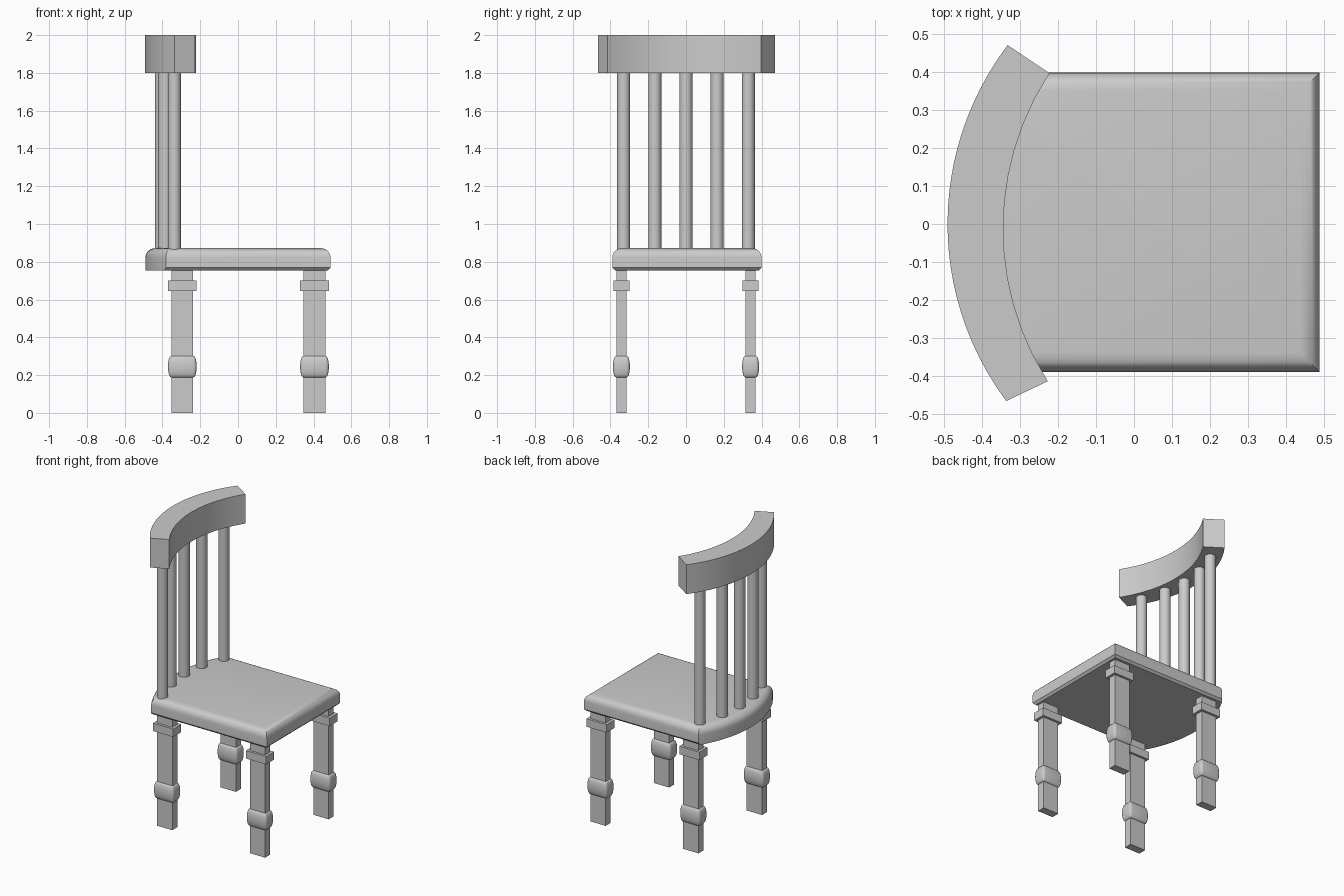
import bpy, bmesh
from math import sin, cos, pi, sqrt, radians
from mathutils import Matrix, Vector

old = bpy.data.objects.get("Cube")
if old:
    bpy.data.objects.remove(old, do_unlink=True)

grey = bpy.data.materials.new("plain grey")
grey.use_nodes = True
COLOUR = (0.6, 0.6, 0.6, 1)
grey.diffuse_color = COLOUR
grey.node_tree.nodes["Principled BSDF"].inputs["Base Color"].default_value = COLOUR


def finish(bm, name):
    bmesh.ops.recalc_face_normals(bm, faces=bm.faces)
    mesh = bpy.data.meshes.new(name)
    bm.to_mesh(mesh)
    bm.free()
    mesh.materials.append(grey)
    mesh.shade_smooth()
    mesh.set_sharp_from_angle(angle=radians(35))
    obj = bpy.data.objects.new(name, mesh)
    bpy.context.collection.objects.link(obj)
    return obj


def prism(outline, z0, z1):
    bm = bmesh.new()
    base = bm.faces.new([bm.verts.new((x, y, z0)) for x, y in outline])
    top = bmesh.ops.extrude_face_region(bm, geom=[base], use_keep_orig=True)
    verts = [g for g in top["geom"] if isinstance(g, bmesh.types.BMVert)]
    bmesh.ops.translate(bm, verts=verts, vec=(0, 0, z1 - z0))
    bmesh.ops.recalc_face_normals(bm, faces=bm.faces)
    return bm


def arc(cx, cy, r, y0, y1, n):
    """Points of a circle's -x side between two y values."""
    ys = [y0 + (y1 - y0) * i / n for i in range(n + 1)]
    return [(cx - sqrt(r * r - (y - cy) ** 2), y) for y in ys]


def box(name, x, y, z0, z1, hx, hy):
    bm = prism([(x - hx, y - hy), (x + hx, y - hy), (x + hx, y + hy), (x - hx, y + hy)], z0, z1)
    return finish(bm, name)


def bulge(name, x, y, z, hx, hy, hz, swell):
    """Rounded band that swells out from a rectangular post."""
    bm = bmesh.new()
    rings, steps, corner = [], 12, 5
    for i in range(steps + 1):
        t = -pi / 2 + pi * i / steps
        r = 0.001 + swell * cos(t)
        ring = []
        for q, (sx, sy) in enumerate(((1, 1), (-1, 1), (-1, -1), (1, -1))):
            for k in range(corner):
                a = (q + k / (corner - 1)) * pi / 2
                ring.append(bm.verts.new((x + sx * hx + r * cos(a),
                                          y + sy * hy + r * sin(a), z + hz * sin(t))))
        rings.append(ring)
    n = len(rings[0])
    for low, high in zip(rings, rings[1:]):
        for j in range(n):
            bm.faces.new((low[j], low[(j + 1) % n], high[(j + 1) % n], high[j]))
    bm.faces.new(rings[0])
    bm.faces.new(rings[-1])
    return finish(bm, name)


# Seat: bowed back edge, rounded top, small chamfer under the front and sides
FRONT, RIGHT, LEFT, BASE, TOP = 0.49, -0.39, 0.4, 0.755, 0.872
bm = prism(arc(0.265, 0, 0.755, RIGHT, LEFT, 24) + [(FRONT, LEFT), (FRONT, RIGHT)], BASE, TOP)


def rim(z):
    return [e for e in bm.edges if all(abs(v.co.z - z) < 1e-4 for v in e.verts)]


bmesh.ops.bevel(bm, geom=rim(TOP), offset=0.05, offset_type='OFFSET',
                segments=6, profile=0.5, affect='EDGES')
straight = [e for e in rim(BASE) if e.calc_length() > 0.3]
bmesh.ops.bevel(bm, geom=straight, offset=0.014, offset_type='OFFSET',
                segments=1, affect='EDGES')
finish(bm, "seat")

# Curved top rail
outer = arc(0.29, 0, 0.782, -0.467, 0.472, 24)
inner = arc(0.405, -0.012, 0.75, -0.415, 0.398, 12)
finish(prism(outer + inner[::-1], 1.8, 2.0), "top_rail")

# Back spindles
for i, (x, y) in enumerate(arc(0.43, 0, 0.835, -0.33, 0.33, 4)):
    bm = bmesh.new()
    bmesh.ops.create_cone(bm, cap_ends=True, segments=24, radius1=0.0345, radius2=0.0345,
                          depth=0.96, matrix=Matrix.Translation((x, y, 1.335)))
    finish(bm, f"spindle_{i + 1}")

# Legs with collar and rounded knob
for end, x in (("back", -0.295), ("front", 0.405)):
    for side, y in (("right", -0.342), ("left", 0.342)):
        name = f"{end}_{side}_leg"
        box(name, x, y, 0, 0.77, 0.058, 0.027)
        box(name + "_collar", x, y, 0.646, 0.7, 0.076, 0.043)
        bulge(name + "_knob", x, y, 0.245, 0.058, 0.027, 0.057, 0.017)
